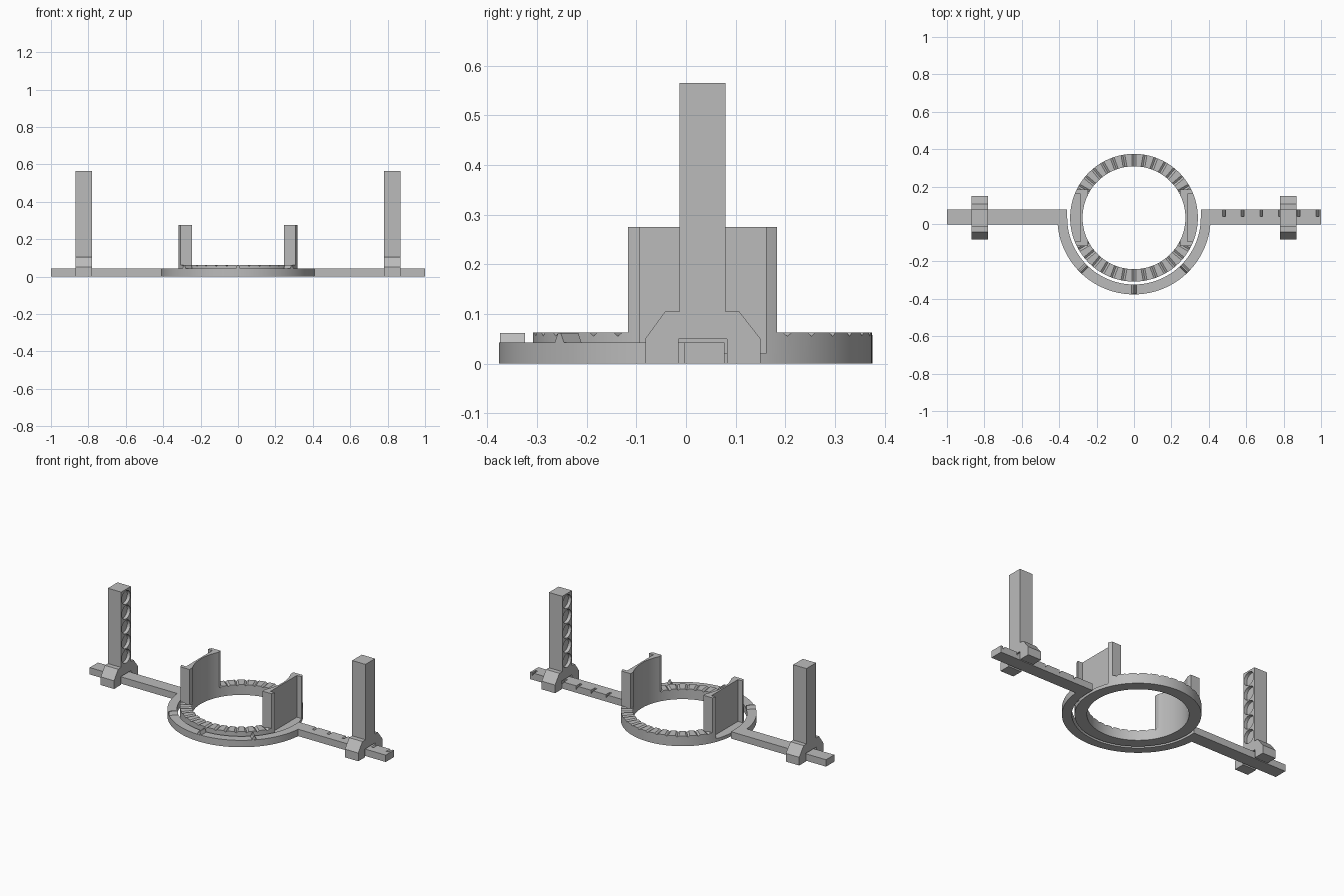
import bpy, bmesh, math
from mathutils import Matrix, Vector

if "Cube" in bpy.data.objects:
    bpy.data.objects.remove(bpy.data.objects["Cube"])

CY = 0.0335                      # ring centre in y
R_IN, R_OUT = 0.275, 0.3415      # dial ring radii
TOP = 0.063

grey = bpy.data.materials.new("plain_grey")
grey.diffuse_color = (0.5, 0.5, 0.5, 1)
grey.use_nodes = True
grey.node_tree.nodes["Principled BSDF"].inputs["Base Color"].default_value = grey.diffuse_color


def frame(u, v, w, origin=(0, 0, 0)):
    """Matrix taking profile axes (u, v) and extrusion axis w to world."""
    m = Matrix((u, v, w)).transposed().to_4x4()
    m.translation = Vector(origin)
    return m


XY = frame((1, 0, 0), (0, 1, 0), (0, 0, 1))
YZ = frame((0, 1, 0), (0, 0, 1), (1, 0, 0))
XZ = frame((1, 0, 0), (0, 0, 1), (0, 1, 0))


def radial(a):
    return frame((-math.sin(a), math.cos(a), 0), (0, 0, 1),
                 (math.cos(a), math.sin(a), 0), (0, CY, 0))


def add_prism(bm, pts, d0, d1, m):
    a = [bm.verts.new(m @ Vector((p[0], p[1], d0))) for p in pts]
    b = [bm.verts.new(m @ Vector((p[0], p[1], d1))) for p in pts]
    bm.faces.new(a[::-1])
    bm.faces.new(b)
    n = len(pts)
    for i in range(n):
        j = (i + 1) % n
        bm.faces.new((a[i], a[j], b[j], b[i]))


def finish(name, bm):
    bmesh.ops.recalc_face_normals(bm, faces=bm.faces)
    me = bpy.data.meshes.new(name)
    bm.to_mesh(me)
    bm.free()
    ob = bpy.data.objects.new(name, me)
    bpy.context.collection.objects.link(ob)
    me.materials.append(grey)
    return ob


def prisms(name, items):
    bm = bmesh.new()
    for it in items:
        add_prism(bm, *it)
    return finish(name, bm)


def activate(ob):
    bpy.ops.object.select_all(action='DESELECT')
    ob.select_set(True)
    bpy.context.view_layer.objects.active = ob


def cut(ob, cutter):
    cutter.hide_render = True
    mod = ob.modifiers.new("cut", 'BOOLEAN')
    mod.operation, mod.solver, mod.object = 'DIFFERENCE', 'EXACT', cutter
    activate(ob)
    bpy.ops.object.modifier_apply(modifier=mod.name)
    bpy.data.objects.remove(cutter)


def smooth(ob):
    activate(ob)
    bpy.ops.object.shade_smooth_by_angle(angle=math.radians(25))


def arc(r, a0, a1, n):
    return [(r * math.cos(a0 + (a1 - a0) * i / n),
             CY + r * math.sin(a0 + (a1 - a0) * i / n)) for i in range(n + 1)]


def box(x0, x1, y0, y1):
    return [(x0, y0), (x1, y0), (x1, y1), (x0, y1)]


# dial ring
bm = bmesh.new()
N = 120
loops = []
for r, z in ((R_IN, 0), (R_OUT, 0), (R_OUT, TOP), (R_IN, TOP)):
    loops.append([bm.verts.new((r * math.cos(math.tau * i / N),
                                CY + r * math.sin(math.tau * i / N), z)) for i in range(N)])
for k in range(4):
    p, q = loops[k], loops[(k + 1) % 4]
    for i in range(N):
        j = (i + 1) % N
        bm.faces.new((p[i], p[j], q[j], q[i]))
ring = finish("dial_ring", bm)

# radial grooves in the ring top, leaving out the parts under the plates
tri = [(-0.011, TOP + 0.0005), (0, 0.055), (0.011, TOP + 0.0005)]
angles = [math.radians(d) for d in range(0, 360, 10) if abs(math.sin(math.radians(d))) > 0.47]
cut(ring, prisms("groove_cutter", [(tri, 0.25, 0.37, radial(a)) for a in angles]))

# pockets in the ring behind the plates
cut(ring, prisms("pocket_cutter", [
    (box(s * 0.285, s * 0.4, CY - 0.1275, CY + 0.1275), 0.02, 0.1, XY) for s in (1, -1)]))
smooth(ring)

# upright curved plates: curved inside, flat outside, ribs at both ends
a_end = math.asin(0.15 / R_OUT)
a_rib = math.asin(0.1275 / R_OUT)
a_in = math.acos(0.246 / R_IN)
plate = (arc(R_OUT, -a_end, -a_rib, 3) + [(0.285, CY - 0.1275), (0.285, CY + 0.1275)]
         + arc(R_OUT, a_rib, a_end, 3) + [(0.246, CY + 0.15)]
         + arc(R_IN, a_in, -a_in, 24) + [(0.246, CY - 0.15)])
for s, side in ((1, "right"), (-1, "left")):
    smooth(prisms(side + "_plate", [([(s * x, y) for x, y in plate], 0.02, 0.275, XY)]))

# base: two arms joined by a half ring
d = math.asin((CY + 0.003) / 0.41)
outline = ([(-1, 0.077), (-0.357, 0.077)] + arc(0.357, math.pi, math.tau, 60)
           + [(0.357, 0.077), (1, 0.077), (1, -0.003)]
           + arc(0.41, -d, -math.pi + d, 60) + [(-1, -0.003)])
base = prisms("arm_base", [(outline, 0, 0.042, XY)])

# scale notches on the right arm
notch = [(-0.008, 0.043), (0.008, 0.043), (0.008, 0.02)]
cut(base, prisms("notch_cutter", [
    ([(x + 0.48 + 0.1 * i, z) for x, z in notch], 0.04, 0.09, XZ) for i in range(6)]))
smooth(base)

# pointer ridges on the half ring
ridge = [(-0.014, 0.04), (0.014, 0.04), (0.004, 0.062), (-0.004, 0.062)]
prisms("pointers", [(ridge, 0.358, 0.408, radial(math.radians(a))) for a in (225, 270, 315)])

# sliders straddling the arms, each with a tall post
clip = [(-0.082, 0), (-0.015, 0), (-0.015, 0.05), (0.083, 0.05), (0.083, 0), (0.15, 0),
        (0.15, 0.05), (0.107, 0.105), (-0.042, 0.105), (-0.082, 0.05)]
for s, side in ((1, "right"), (-1, "left")):
    prisms(side + "_slider", [(clip, s * 0.78, s * 0.87, YZ)])
    post = prisms(side + "_post", [(box(-0.013, 0.08, 0.1, 0.565), s * 0.78, s * 0.87, YZ)])
    # round blind holes on the inner face
    holes = []
    for i in range(5):
        c = 0.155 + 0.09 * i
        circle = [(CY + 0.041 * math.cos(math.tau * k / 32),
                   c + 0.041 * math.sin(math.tau * k / 32)) for k in range(32)]
        holes.append((circle, s * 0.75, s * 0.8, YZ))
    cut(post, prisms("hole_cutter", holes))
    smooth(post)
